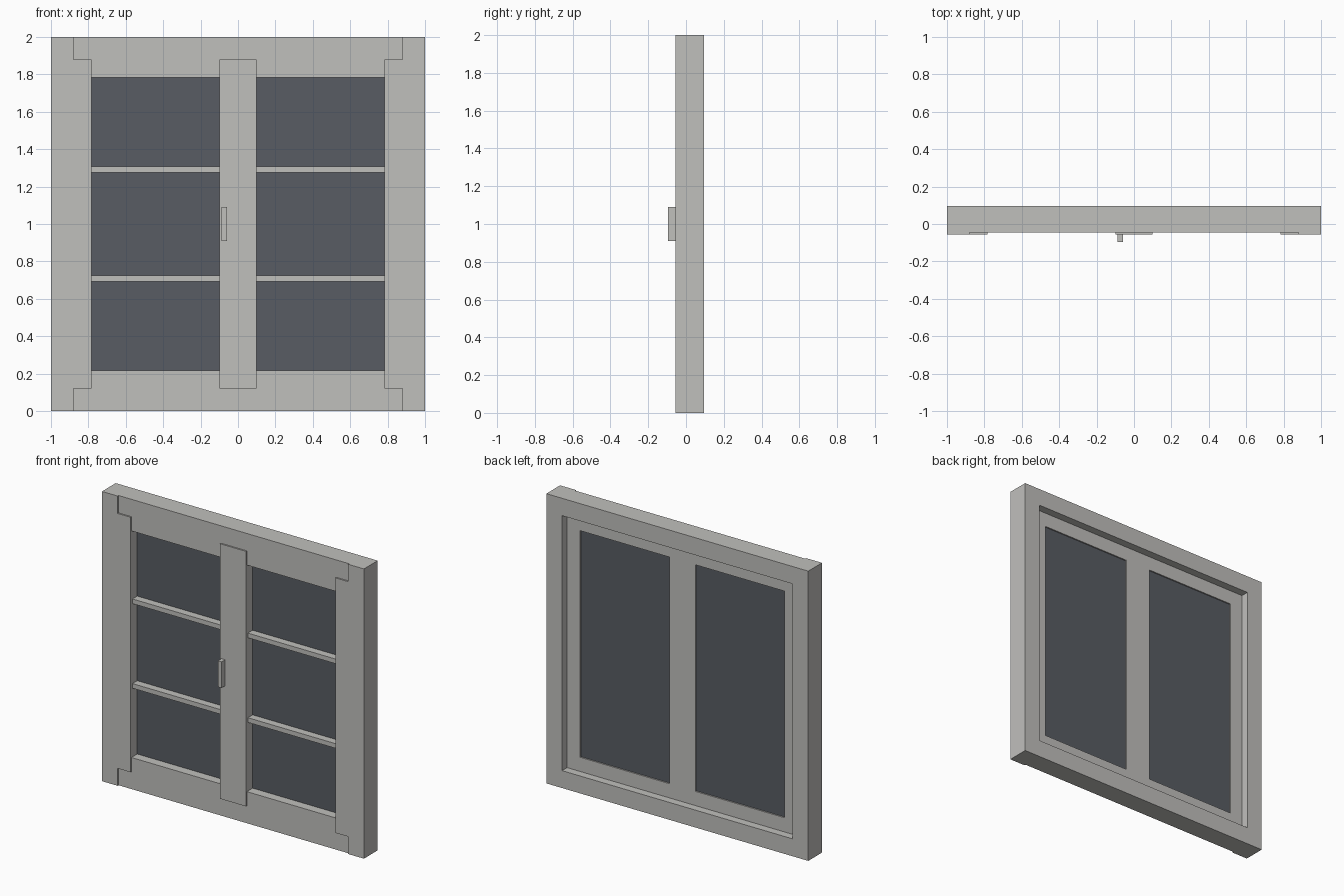
import bpy
import bmesh

cube = bpy.data.objects.get("Cube")
if cube:
    bpy.data.objects.remove(cube, do_unlink=True)


def material(name, rgb):
    m = bpy.data.materials.new(name)
    m.use_nodes = True
    m.diffuse_color = (*rgb, 1)
    m.node_tree.nodes["Principled BSDF"].inputs["Base Color"].default_value = (*rgb, 1)
    return m


PAINT = material("light grey paint", (0.53, 0.525, 0.505))
GLASS = material("dark glass", (0.098, 0.107, 0.125))

# Shared measurements: half sizes about the window centre, and depths along y
OUTER, STEP, OPENING, POST = 1.0, 0.88, 0.782, 0.099
FACE, RAIL, SASH_BACK, BACK = -0.055, -0.045, 0.04, 0.095
GLASS_FRONT, GLASS_BACK = 0.018, 0.031
MID = 1.0


def finish(name, bm, mat):
    bmesh.ops.recalc_face_normals(bm, faces=bm.faces)
    mesh = bpy.data.meshes.new(name)
    bm.to_mesh(mesh)
    bm.free()
    mesh.materials.append(mat)
    obj = bpy.data.objects.new(name, mesh)
    bpy.context.collection.objects.link(obj)
    return obj


def plate(name, outline, y0, y1, mat=PAINT):
    """Extrude an (x, z) outline from y0 to y1."""
    bm = bmesh.new()
    face = bm.faces.new([bm.verts.new((x, y0, z)) for x, z in outline])
    moved = bmesh.ops.extrude_face_region(bm, geom=[face])["geom"]
    bmesh.ops.translate(bm, vec=(0, y1 - y0, 0),
                        verts=[v for v in moved if isinstance(v, bmesh.types.BMVert)])
    return finish(name, bm, mat)


def box(name, x0, x1, y0, y1, z0, z1, mat=PAINT):
    return plate(name, [(x0, z0), (x1, z0), (x1, z1), (x0, z1)], y0, y1, mat)


# Frame and sash: one stepped section swept round the four mitred corners
section = [(OPENING, RAIL), (OUTER, RAIL), (OUTER, BACK),
           (STEP, BACK), (STEP, SASH_BACK), (OPENING, SASH_BACK)]
bm = bmesh.new()
rings = [[bm.verts.new((sx * r, y, MID + sz * r)) for r, y in section]
         for sx, sz in ((-1, -1), (1, -1), (1, 1), (-1, 1))]
for i, ring in enumerate(rings):
    following = rings[(i + 1) % len(rings)]
    for j in range(len(section)):
        k = (j + 1) % len(section)
        bm.faces.new((ring[j], ring[k], following[k], following[j]))
finish("window_frame", bm, PAINT)

# Centre post between the panes, with its raised cover strip
box("centre_post", -POST, POST, RAIL, SASH_BACK, MID - OPENING, MID + OPENING)
box("centre_cover_strip", -POST, POST, FACE, RAIL, MID - STEP, MID + STEP)

for side, s in (("left", 1), ("right", -1)):
    # Raised stile facing, notched at the top and bottom corners
    outline = [(OUTER, -OUTER), (OUTER, OUTER), (STEP, OUTER), (STEP, STEP),
               (OPENING, STEP), (OPENING, -STEP), (STEP, -STEP), (STEP, -OUTER)]
    plate(side + "_stile_facing", [(s * x, MID + z) for x, z in outline], FACE, RAIL)

    # Glass, tucked slightly into the surrounding wood
    box(side + "_glass", s * (POST - 0.01), s * (OPENING + 0.01),
        GLASS_FRONT, GLASS_BACK, MID - OPENING - 0.01, MID + OPENING + 0.01, GLASS)

    # Glazing bars on the front of the glass
    for level, dz in (("upper", 0.292), ("lower", -0.292)):
        z = MID + dz
        box(f"{side}_{level}_glazing_bar", s * POST, s * OPENING,
            -0.034, GLASS_FRONT, z - 0.016, z + 0.016)

# Handle
box("handle", -0.088, -0.06, -0.095, FACE, MID - 0.09, MID + 0.09)
